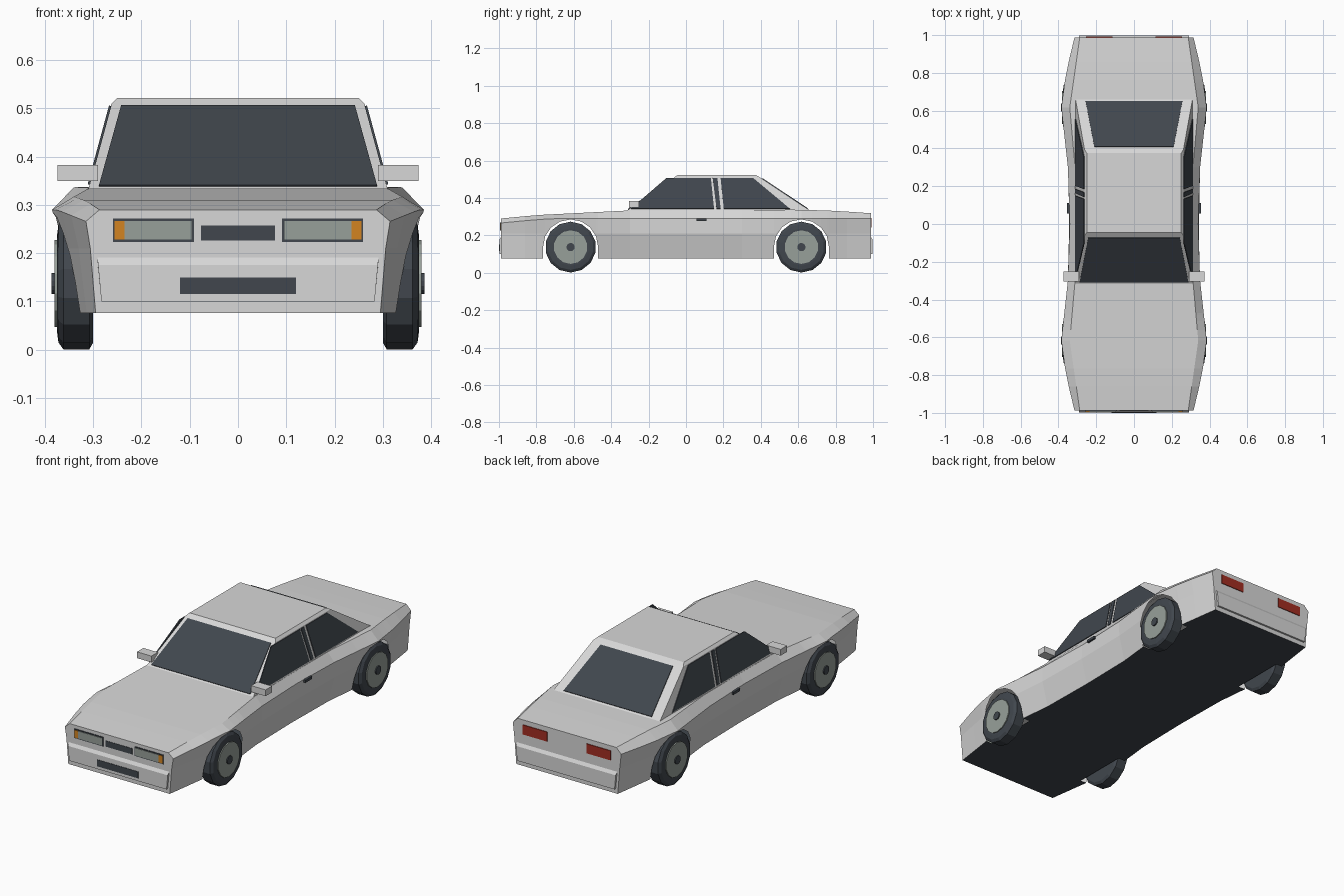
import bpy, bmesh, math
from mathutils import Vector

cube = bpy.data.objects.get("Cube")
if cube:
    bpy.data.objects.remove(cube)


def material(name, rgb):
    m = bpy.data.materials.new(name)
    m.use_nodes = True
    m.diffuse_color = (*rgb, 1)
    m.node_tree.nodes["Principled BSDF"].inputs["Base Color"].default_value = (*rgb, 1)
    return m


PAINT = material("silver paint", (0.68, 0.68, 0.68))
DARK = material("dark glass and rubber", (0.052, 0.062, 0.075))
GREY = material("lens and rim grey", (0.31, 0.35, 0.32))
ORANGE = material("indicator orange", (0.65, 0.23, 0.015))
RED = material("tail light red", (0.36, 0.027, 0.016))


def loft(name, rings, mat, closed=True, caps=True):
    """Skin a list of equal-length point rings."""
    bm = bmesh.new()
    vs = [[bm.verts.new(p) for p in ring] for ring in rings]
    n = len(rings[0])
    for a, b in zip(vs, vs[1:]):
        for i in range(n if closed else n - 1):
            j = (i + 1) % n
            bm.faces.new((a[i], a[j], b[j], b[i]))
    if caps:
        bm.faces.new(vs[0])
        bm.faces.new(vs[-1])
    bmesh.ops.remove_doubles(bm, verts=bm.verts, dist=1e-5)
    bmesh.ops.recalc_face_normals(bm, faces=bm.faces)
    me = bpy.data.meshes.new(name)
    bm.to_mesh(me)
    bm.free()
    me.materials.append(mat)
    ob = bpy.data.objects.new(name, me)
    bpy.context.collection.objects.link(ob)
    return ob


def plate(name, pts, out, mat, thick=0.004):
    out = Vector(out).normalized() * thick
    pts = [Vector(p) for p in pts]
    return loft(name, [[p - out * 0.25 for p in pts], [p + out for p in pts]], mat)


def box(name, x0, x1, y0, y1, z0, z1, mat):
    ring = lambda y: [(x0, y, z0), (x1, y, z0), (x1, y, z1), (x0, y, z1)]
    return loft(name, [ring(y0), ring(y1)], mat)


def interp(table, t):
    if t <= table[0][0]:
        return table[0][1]
    for (a, u), (b, v) in zip(table, table[1:]):
        if t <= b:
            return u + (v - u) * (t - a) / (b - a)
    return table[-1][1]


# Body shell: half-widths by distance from the middle, deck height by y
END, AXLE, ARCH, ARCH_Z, SILL = 0.988, 0.617, 0.147, 0.14, 0.076
EDGE = [(0, 0.31), (0.3, 0.312), (AXLE, 0.34), (END, 0.287)]
SHOULDER = [(0, 0.34), (0.3, 0.35), (AXLE, 0.385), (0.8, 0.36), (END, 0.315)]
WAIST = [(0, 0.343), (0.3, 0.348), (AXLE, 0.376), (END, 0.306)]
BOTTOM = [(0, 0.31), (0.3, 0.315), (AXLE, 0.348), (END, 0.295)]
DECK = [(-END, 0.29), (-0.8, 0.308), (-0.4, 0.328), (-0.3, 0.333),
        (0.6, 0.337), (0.8, 0.331), (END, 0.318)]


def section(y, low):
    d, top = abs(y), interp(DECK, y)
    sh = min(0.29, top - 0.024)
    side = [(SILL, interp(BOTTOM, d)), (0.21, interp(WAIST, d)), (sh, interp(SHOULDER, d))]
    mid = max(0.21, low)
    half = [(interp(side, low), low), (interp(side, mid), mid),
            (interp(SHOULDER, d), sh), (interp(EDGE, d), top)]
    return [(x, y, z) for x, z in half] + [(-x, y, z) for x, z in reversed(half)]


def arch(cy):
    pts = [(cy - ARCH, SILL)]
    for i in range(9):
        a = math.pi * (1 - i / 8)
        pts.append((cy + ARCH * math.cos(a), ARCH_Z + (ARCH - 0.002) * math.sin(a)))
    return pts + [(cy + ARCH, SILL)]


stations = ([(-END, SILL), (-0.86, SILL)] + arch(-AXLE) +
            [(-0.3, SILL), (0, SILL), (0.3, SILL)] + arch(AXLE) +
            [(0.86, SILL), (END, SILL)])
loft("body_shell", [section(y, low) for y, low in stations], PAINT, closed=False)

# Floor, narrowed between the wheels
floor = []
for y, low in stations:
    w = interp(BOTTOM, abs(y)) if low == SILL else 0.292
    floor.append([(-w, y, SILL), (w, y, SILL)])
loft("floor", floor, DARK, closed=False, caps=False)

# Bumpers at both ends
for s, name in ((-1, "front_bumper"), (1, "rear_bumper")):
    profile = [(0.292, 0.985, 0.196), (0.29, 0.998, 0.176), (0.283, 0.998, 0.1), (0.283, 0.985, 0.1)]
    loft(name, [[(k * x, s * y, z) for x, y, z in profile] for k in (-1, 1)], PAINT)

# Cabin with bevelled roof edge
LOW, HIGH = 0.333, 0.51


def cabin_ring(w, front, back, z):
    return [(-w, front, z), (w, front, z), (w, back, z), (-w, back, z)]


loft("cabin", [cabin_ring(0.31, -0.315, 0.662, LOW), cabin_ring(0.262, -0.062, 0.395, HIGH),
               cabin_ring(0.25, -0.045, 0.375, 0.522)], PAINT)


def along(a, b, z):
    return a + (b - a) * (z - LOW) / (HIGH - LOW)


def screen(name, base_y, top_y, low, high, out):
    pts = [(x, along(base_y, top_y, z), z) for x, z in
           ((-low[0], low[1]), (low[0], low[1]), (high[0], high[1]), (-high[0], high[1]))]
    plate(name, pts, out, DARK)


screen("windscreen", -0.315, -0.062, (0.288, 0.338), (0.242, 0.504), (0, -0.18, 0.25))
screen("rear_window", 0.662, 0.395, (0.256, 0.341), (0.21, 0.502), (0, 0.18, 0.27))

# Side glass: bottom y range, then top y range
PANES = {"front_side_window": (-0.295, 0.15, -0.105, 0.133),
         "door_pillar_strip": (0.163, 0.185, 0.143, 0.168),
         "rear_side_window": (0.202, 0.555, 0.185, 0.36)}

for s, side in ((1, "left"), (-1, "right")):
    for name, (b0, b1, t0, t1) in PANES.items():
        pts = [(s * along(0.31, 0.262, z), y, z) for y, z in
               ((b0, 0.342), (b1, 0.342), (t1, 0.505), (t0, 0.505))]
        plate(f"{side}_{name}", pts, (s, 0, 0.27), DARK)

    # Mirror and door handle
    box(f"{side}_mirror", s * 0.29, s * 0.374, -0.305, -0.252, 0.35, 0.383, PAINT)
    box(f"{side}_door_handle", s * 0.335, s * 0.354, 0.055, 0.11, 0.277, 0.291, DARK)

    # Lamps
    def lamp(name, x0, x1, z0, z1, y, mat, thick):
        plate(f"{side}_{name}", [(s * x, y, z) for x, z in ((x0, z0), (x1, z0), (x1, z1), (x0, z1))],
              (0, y, 0), mat, thick)
    lamp("headlamp_frame", 0.091, 0.259, 0.223, 0.272, -END, DARK, 0.003)
    lamp("headlamp_lens", 0.096, 0.235, 0.228, 0.267, -END, GREY, 0.006)
    lamp("indicator", 0.235, 0.256, 0.228, 0.267, -END, ORANGE, 0.006)
    lamp("tail_light", 0.115, 0.255, 0.243, 0.293, END, RED, 0.004)

    # Wheels
    def disc(name, cy, steps, mat):
        rings = [[(s * x, cy + r * math.sin(a), 0.137 + r * math.cos(a))
                  for a in (math.tau * i / 14 for i in range(14))] for x, r in steps]
        loft(name, rings, mat)
    for cy, end in ((-AXLE, "front"), (AXLE, "rear")):
        disc(f"{side}_{end}_tyre", cy,
             [(0.3, 0.122), (0.308, 0.136), (0.362, 0.136), (0.372, 0.122), (0.375, 0.1)], DARK)
        disc(f"{side}_{end}_rim", cy, [(0.36, 0.09), (0.38, 0.09)], GREY)
        disc(f"{side}_{end}_hub_cap", cy, [(0.37, 0.022), (0.386, 0.022)], DARK)

# Grille and number plate panel
for name, w, z0, z1, y in (("grille", 0.077, 0.226, 0.257, -END),
                           ("front_number_panel", 0.12, 0.115, 0.15, -0.998)):
    plate(name, [(-w, y, z0), (w, y, z0), (w, y, z1), (-w, y, z1)], (0, -1, 0), DARK, 0.002)
